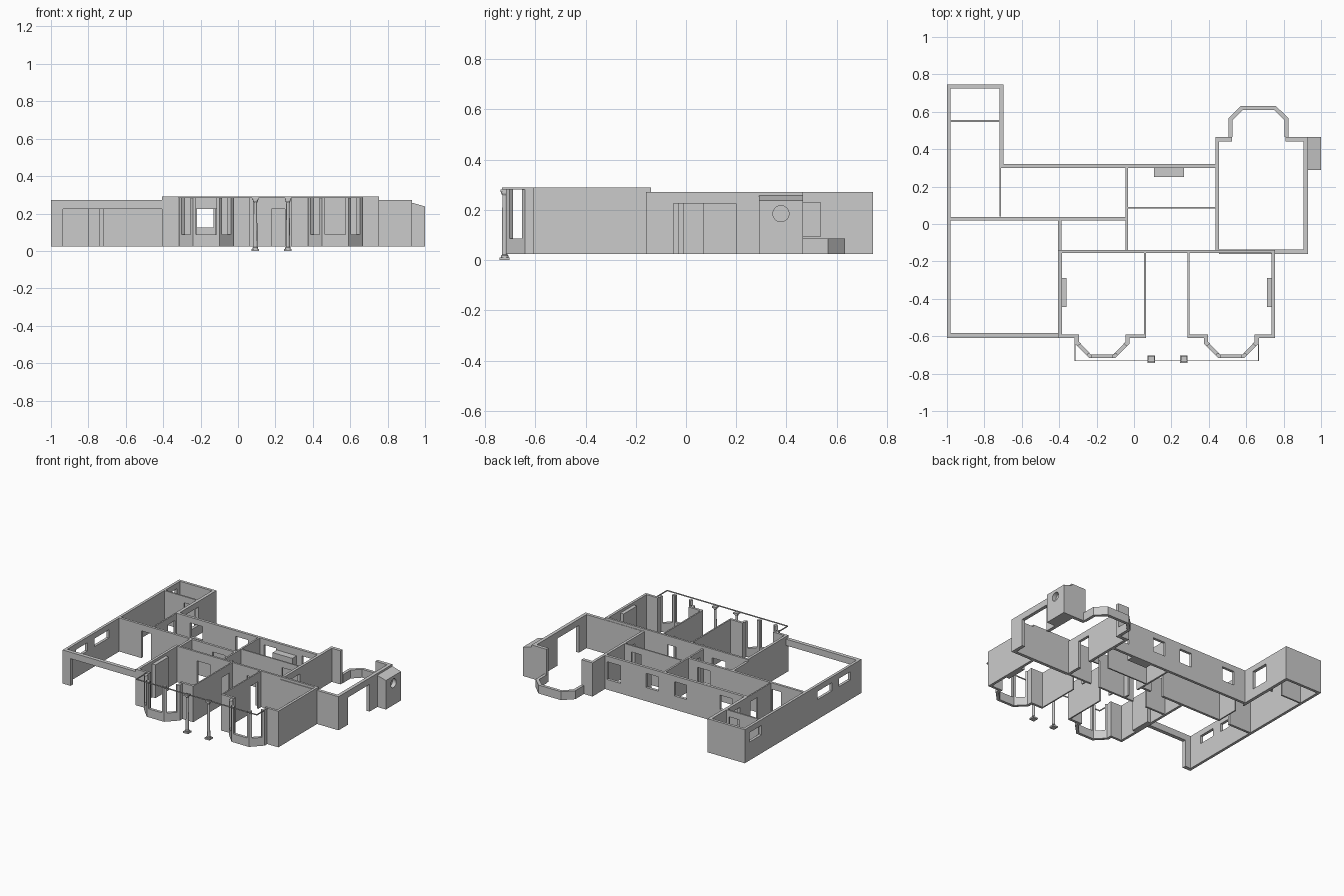
import bpy, bmesh, math
from mathutils import Vector

if "Cube" in bpy.data.objects:
    bpy.data.objects.remove(bpy.data.objects["Cube"])

G = 0.025          # floor level of the walls
H, HF = 0.272, 0.29  # wall tops: main house, front block


def finish(name, bm):
    bmesh.ops.recalc_face_normals(bm, faces=bm.faces)
    me = bpy.data.meshes.new(name)
    bm.to_mesh(me)
    bm.free()
    ob = bpy.data.objects.new(name, me)
    bpy.context.collection.objects.link(ob)
    return ob


def extrude(bm, vec):
    bmesh.ops.remove_doubles(bm, verts=bm.verts, dist=1e-5)
    r = bmesh.ops.extrude_face_region(bm, geom=bm.faces[:])
    vs = [v for v in r["geom"] if isinstance(v, bmesh.types.BMVert)]
    bmesh.ops.translate(bm, verts=vs, vec=Vector(vec))


def prism(name, pts, z0, z1):
    bm = bmesh.new()
    bm.faces.new([bm.verts.new((x, y, z0)) for x, y in pts])
    extrude(bm, (0, 0, z1 - z0))
    return finish(name, bm)


def box(name, x0, x1, y0, y1, z0=G, z1=H):
    return prism(name, [(x0, y0), (x1, y0), (x1, y1), (x0, y1)], z0, z1)


def wall(name, x0, x1, y0, y1, top=H, holes=()):
    """Straight wall; holes are (start, end, bottom, top) along its length."""
    along_x = (x1 - x0) > (y1 - y0)
    a, b = (x0, x1) if along_x else (y0, y1)
    us = sorted({a, b, *[h[0] for h in holes], *[h[1] for h in holes]})
    zs = sorted({G, top, *[h[2] for h in holes], *[h[3] for h in holes]})
    bm = bmesh.new()
    for u, u2 in zip(us, us[1:]):
        for z, z2 in zip(zs, zs[1:]):
            um, zm = (u + u2) / 2, (z + z2) / 2
            if any(h[0] < um < h[1] and h[2] < zm < h[3] for h in holes):
                continue
            quad = [(u, z), (u2, z), (u2, z2), (u, z2)]
            bm.faces.new([bm.verts.new((p, y0, q) if along_x else (x0, p, q))
                          for p, q in quad])
    extrude(bm, (0, y1 - y0, 0) if along_x else (x1 - x0, 0, 0))
    bmesh.ops.dissolve_limit(bm, angle_limit=0.01, verts=bm.verts, edges=bm.edges)
    return finish(name, bm)


def door(a, b):
    return (a, b, G, 0.225)


def window(a, b, z0=0.125, z1=0.23):
    return (a, b, z0, z1)


# left side of the house and rear wing
wall("left_outer_wall", -1, -0.98, -0.61, 0.745, H,
     [window(-0.48, -0.35, 0.17), window(-0.27, -0.1, 0.17), window(0.55, 0.69, 0.16)])
wall("garage_front_wall", -0.98, -0.405, -0.61, -0.582, H, [door(-0.935, -0.405)])
wall("wing_back_wall", -0.98, -0.72, 0.725, 0.745)
wall("wing_right_wall", -0.72, -0.697, 0.3, 0.745, H, [window(0.4, 0.535, 0.095)])
wall("wing_partition", -0.98, -0.72, 0.545, 0.557, H, [door(-0.82, -0.74)])
wall("wing_inner_wall", -0.72, -0.71, 0.04, 0.3, H, [door(0.2, 0.28)])

# rear rooms
wall("back_wall", -0.697, 0.435, 0.3, 0.32, H,
     [window(-0.6, -0.5), window(-0.23, -0.13), window(0, 0.1), window(0.31, 0.42, 0.1)])
wall("middle_wall", -0.98, -0.045, 0.02, 0.038, H, [door(-0.8, -0.722), door(-0.22, -0.12)])
wall("corridor_partition", -0.045, -0.032, -0.14, 0.3, H, [door(-0.1, -0.01)])
wall("kitchen_partition", -0.032, 0.435, 0.082, 0.092, H, [door(0.3, 0.38)])
box("rear_fireplace", 0.107, 0.267, 0.25, 0.3, G, 0.22)
wall("store_left_wall", -0.405, -0.387, -0.14, 0.02)

# large right room with open side and rear bay
wall("right_room_left_wall", 0.435, 0.455, -0.14, 0.465, H, [door(-0.03, 0.07)])
wall("right_room_front_wall", 0.455, 0.93, -0.16, -0.137)
wall("right_room_side_wall", 0.905, 0.93, -0.137, 0.29, H, [door(-0.05, 0.2)])
box("rear_left_pier", 0.455, 0.525, 0.44, 0.465)
box("rear_right_pier", 0.81, 0.905, 0.44, 0.465)
prism("rear_bay_sill", [(0.505, 0.465), (0.505, 0.565), (0.573, 0.632), (0.757, 0.632),
                        (0.827, 0.565), (0.827, 0.465), (0.805, 0.465), (0.805, 0.555),
                        (0.748, 0.61), (0.582, 0.61), (0.527, 0.555), (0.527, 0.465)],
      G, 0.087)

# chimney breast with sloped top and round recess
bm = bmesh.new()
bm.faces.new([bm.verts.new((x, 0.29, z)) for x, z in
              [(0.905, G), (1, G), (1, 0.238), (0.93, 0.258), (0.93, H), (0.905, H)]])
extrude(bm, (0, 0.175, 0))
chimney = finish("chimney_breast", bm)
bpy.ops.mesh.primitive_cylinder_add(vertices=32, radius=0.032, depth=0.06,
                                    location=(1, 0.378, 0.185), rotation=(0, math.pi / 2, 0))
cutter = bpy.context.object
cutter.name = "round_opening_cutter"
mod = chimney.modifiers.new("opening", "BOOLEAN")
mod.object, mod.operation, mod.solver = cutter, "DIFFERENCE", "EXACT"
bpy.context.view_layer.objects.active = chimney
bpy.ops.object.select_all(action="DESELECT")
chimney.select_set(True)
bpy.ops.object.modifier_apply(modifier="opening")
bpy.data.objects.remove(cutter)

# front block: wall behind both front rooms and the hall
wall("front_block_back_wall", -0.405, 0.755, -0.155, -0.14, HF,
     [door(-0.225, -0.115), door(0.18, 0.25)])

# front rooms, mirrored about the entrance hall
C = 0.175
for side, s in (("left", -1), ("right", 1)):
    def X(*v):
        return sorted(C + s * t for t in v)

    def P(pts):
        return [(C + s * x, y) for x, y in pts]

    wall(side + "_front_room_outer_wall", *X(0.561, 0.58), -0.61, -0.155, HF)
    wall(side + "_hall_wall", *X(0.112, 0.122), -0.61, -0.155, HF, [door(-0.28, -0.19)])
    box(side + "_front_outer_pier", *X(0.47, 0.561), -0.61, -0.592, G, HF)
    box(side + "_front_inner_pier", *X(0.122, 0.22), -0.61, -0.592, G, HF)
    box(side + "_fireplace", *X(0.535, 0.565), -0.445, -0.29, G, 0.27)

    # bay: low sill, side jambs and corner posts
    outer = [(0.49, -0.61), (0.49, -0.64), (0.415, -0.717), (0.275, -0.717),
             (0.2, -0.64), (0.2, -0.61)]
    inner = [(0.22, -0.61), (0.22, -0.63), (0.284, -0.697), (0.406, -0.697),
             (0.47, -0.63), (0.47, -0.61)]
    prism(side + "_bay_sill", P(outer + inner), G, 0.087)
    for k, (m, d) in enumerate(((0.345, 1), (0.345, -1))):
        def Q(pts):
            return P([(m + d * x, y) for x, y in pts])
        prism(f"{side}_bay_jamb_{k}", Q([(0.145, -0.61), (0.145, -0.64), (0.132, -0.653),
                                         (0.114, -0.64), (0.125, -0.63), (0.125, -0.61)]),
              0.087, HF - 0.005)
        prism(f"{side}_bay_post_{k}", Q([(0.055, -0.717), (0.07, -0.717), (0.085, -0.702),
                                         (0.073, -0.688), (0.061, -0.697), (0.055, -0.697)]),
              0.087, HF - 0.005)

    # porch column: square plinth, turned shaft, square cap
    cx, cy = C + 0.005 + s * 0.087, -0.722
    for nm, r, z0, z1 in (("plinth", 0.02, 0, 0.011), ("cap", 0.017, 0.272, 0.282)):
        box(f"{side}_column_{nm}", cx - r, cx + r, cy - r, cy + r, z0, z1)
    bm = bmesh.new()
    prof = [(0.015, 0.011), (0.015, 0.018), (0.011, 0.022), (0.009, 0.258),
            (0.014, 0.266), (0.014, 0.272)]
    vs = [bm.verts.new((cx + r, cy, z)) for r, z in prof]
    es = [bm.edges.new(e) for e in zip(vs, vs[1:])]
    bmesh.ops.spin(bm, geom=vs + es, cent=(cx, cy, 0), axis=(0, 0, 1),
                   angle=2 * math.pi, steps=16)
    bmesh.ops.remove_doubles(bm, verts=bm.verts, dist=1e-5)
    finish(side + "_column_shaft", bm)
    # side return of the thin porch beam
    box(side + "_porch_beam_return", *X(0.488, 0.492), -0.729, -0.61, 0.282, HF)

box("porch_beam", C - 0.492, C + 0.492, -0.733, -0.729, 0.282, HF)
